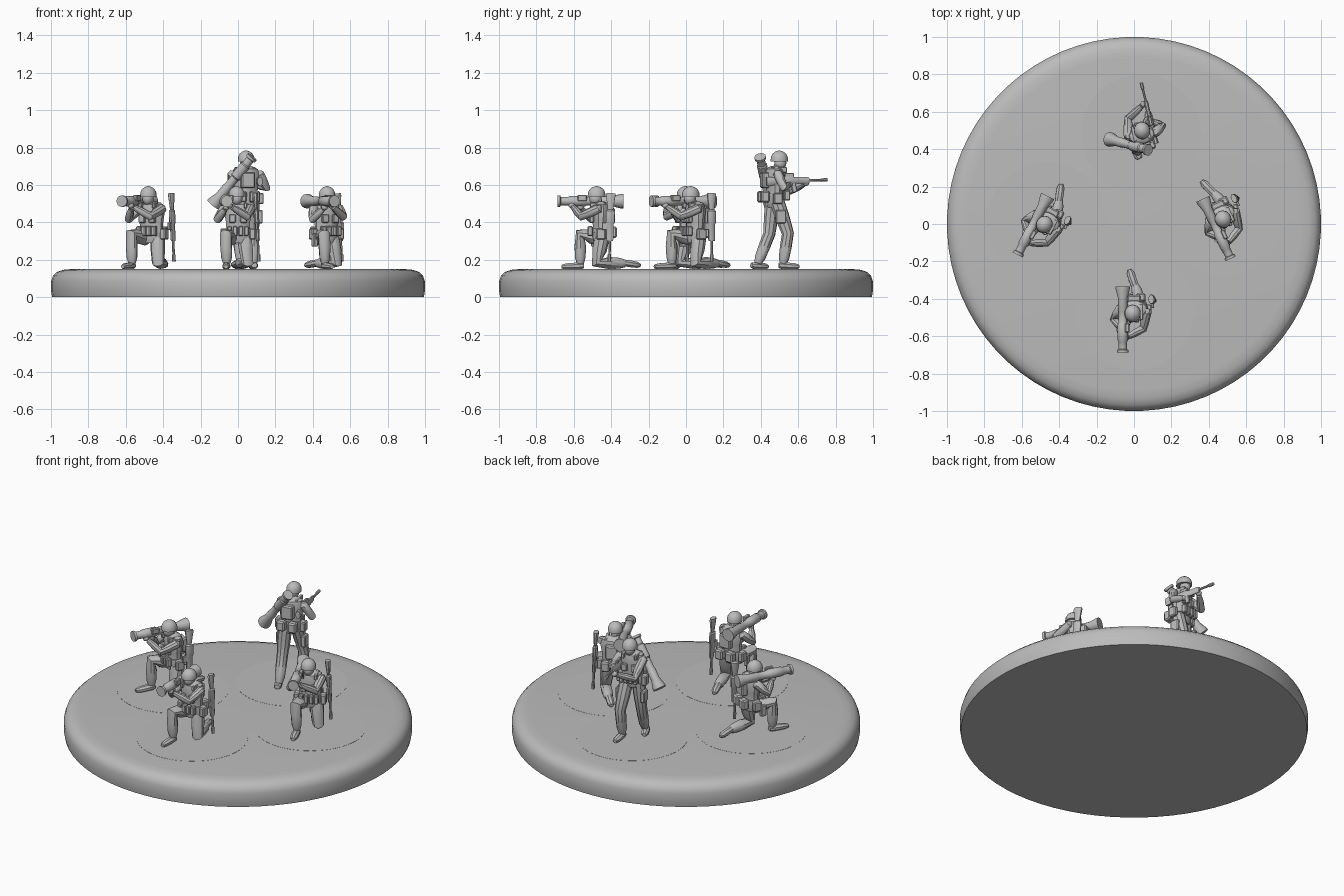
import bpy
import bmesh
import math
from mathutils import Matrix, Vector, Euler

if "Cube" in bpy.data.objects:
    bpy.data.objects.remove(bpy.data.objects["Cube"], do_unlink=True)

grey = bpy.data.materials.new("plain_grey")
grey.use_nodes = True
colour = (0.5, 0.5, 0.5, 1)
grey.diffuse_color = colour
grey.node_tree.nodes["Principled BSDF"].inputs["Base Color"].default_value = colour


def finish(parts, name, bm):
    """Turn a bmesh into a shaded mesh and store it under its part name."""
    bmesh.ops.recalc_face_normals(bm, faces=bm.faces[:])
    mesh = bpy.data.meshes.new(name)
    bm.to_mesh(mesh)
    bm.free()
    mesh.materials.append(grey)
    mesh.shade_smooth()
    mesh.set_sharp_from_angle(angle=math.radians(35))
    parts.append((name, mesh))


def loft(parts, name, path, radii, sides=10, squash=1.0):
    """Skin rings of the given radii along a path and cap both ends."""
    bm = bmesh.new()
    points = [Vector(p) for p in path]
    last = len(points) - 1
    across = Vector((1, 0, 0))
    rings = []
    for i, point in enumerate(points):
        along = (points[min(i + 1, last)] - points[max(i - 1, 0)]).normalized()
        if abs(along.dot(across)) > 0.95:
            across = Vector((0, 1, 0))
        across = (across - along * along.dot(across)).normalized()
        side = along.cross(across) * squash
        ring = []
        for k in range(sides):
            turn = math.tau * (k + 0.5) / sides
            offset = across * math.cos(turn) + side * math.sin(turn)
            ring.append(bm.verts.new(point + offset * radii[i]))
        rings.append(ring)
    for lower, upper in zip(rings, rings[1:]):
        for k in range(sides):
            n = (k + 1) % sides
            bm.faces.new((lower[k], lower[n], upper[n], upper[k]))
    bm.faces.new(rings[0][::-1])
    bm.faces.new(rings[-1])
    finish(parts, name, bm)


def box(parts, name, at, size, tilt=(0, 0, 0)):
    """Bevelled block; tilt is in degrees."""
    bm = bmesh.new()
    turn = Euler([math.radians(a) for a in tilt]).to_matrix().to_4x4()
    place = Matrix.Translation(at) @ turn @ Matrix.Diagonal((*size, 1))
    bmesh.ops.create_cube(bm, size=1, matrix=place)
    bmesh.ops.bevel(bm, geom=bm.edges[:], offset=min(size) * 0.18,
                    segments=1, affect='EDGES')
    finish(parts, name, bm)


def ball(parts, name, at, size):
    bm = bmesh.new()
    place = Matrix.Translation(at) @ Matrix.Diagonal((*size, 1))
    bmesh.ops.create_uvsphere(bm, u_segments=12, v_segments=8, radius=1, matrix=place)
    finish(parts, name, bm)


def straight(start, end, steps):
    """Points along a line at the given fractions."""
    start, end = Vector(start), Vector(end)
    return [start.lerp(end, s) for s in steps]


def launcher(parts, muzzle, breech):
    steps = (0, .04, .05, .16, .18, .42, .44, .62, .64, .82, .96, 1)
    radii = (.031, .031, .023, .023, .028, .028, .023, .023, .026, .026, .039, .039)
    loft(parts, "launcher_tube", straight(muzzle, breech, steps), radii, 14)


def rifle(parts, muzzle, butt, roll=1.7):
    """Barrel, body and shoulder stock along one line."""
    loft(parts, "rifle_barrel", straight(muzzle, butt, (0, .1, .11, .4)),
         (.01, .01, .007, .007), 8)
    loft(parts, "rifle_body", straight(muzzle, butt, (.3, .33, .55, .57, .74, .76, .97, 1)),
         (.01, .012, .012, .015, .015, .009, .016, .015), 8, roll)


def arm(parts, name, shoulder, elbow, hand):
    shoulder, elbow, hand = Vector(shoulder), Vector(elbow), Vector(hand)
    loft(parts, name + "_sleeve",
         [shoulder + Vector((0, 0, .016)), shoulder, shoulder.lerp(elbow, .6), elbow,
          elbow.lerp(hand, .45), elbow.lerp(hand, .85)],
         (.014, .026, .025, .023, .021, .015))
    ball(parts, name + "_hand", hand, (.017, .018, .016))


def leg(parts, name, hip, knee, ankle):
    hip, knee, ankle = Vector(hip), Vector(knee), Vector(ankle)
    loft(parts, name + "_trouser",
         [hip, hip.lerp(knee, .5), knee, knee.lerp(ankle, .4), knee.lerp(ankle, .8), ankle],
         (.04, .039, .033, .032, .029, .02))


def boot(parts, name, heel, toe):
    """Low shoe from heel to toe with a taller instep."""
    loft(parts, name, straight(heel, toe, (0, .12, .45, .8, 1)),
         (.016, .022, .023, .021, .012), 8, .85)


def upper_body(parts, lift):
    """Torso, head and webbing, shared by both poses."""
    def up(x, y, z):
        return (x, y, z + lift)

    loft(parts, "torso",
         [up(0, .005, z) for z in (.14, .17, .21, .26, .31, .345, .362)],
         (.055, .067, .064, .068, .077, .066, .03), 12, .68)
    loft(parts, "neck", [up(0, -.004, .34), up(-.005, -.015, .38)], (.022, .021))
    ball(parts, "face", up(-.006, -.024, .377), (.03, .033, .036))
    loft(parts, "helmet",
         [up(-.007, -.018, z) for z in (.386, .394, .412, .428, .438, .443)],
         (.044, .044, .042, .033, .02, .006), 14, 1.08)
    loft(parts, "belt", [up(0, .005, .195), up(0, .005, .217)], (.071, .071), 12, .72)
    for i in range(4):
        box(parts, "front_pouch", up((i - 1.5) * .03, -.052, .203), (.025, .03, .052))
    for side in (-1, 1):
        box(parts, "hip_pouch", up(side * .078, .005, .187), (.032, .048, .06))
        box(parts, "rear_pouch", up(side * .036, .068, .197), (.052, .044, .062))
        box(parts, "chest_pouch", up(side * .03, -.044, .27), (.036, .022, .045))
        box(parts, "shoulder_strap", up(side * .04, -.01, .34), (.018, .085, .03))
    box(parts, "back_pack", up(0, .06, .285), (.075, .04, .085))


# Kneeling figure: right foot forward, left knee down, tube on right shoulder
kneeler = []
upper_body(kneeler, 0)
leg(kneeler, "front_leg", (-.035, .005, .165), (-.065, -.105, .185), (-.06, -.105, .03))
boot(kneeler, "front_boot", (-.06, -.085, .018), (-.065, -.205, .013))
leg(kneeler, "kneeling_leg", (.035, .01, .165), (.05, -.015, .035), (.005, .135, .03))
boot(kneeler, "rear_boot", (.008, .12, .035), (-.025, .215, .02))
launcher(kneeler, (-.06, -.227, .363), (-.06, .126, .363))
box(kneeler, "launcher_sight", (-.036, -.095, .38), (.022, .05, .034))
box(kneeler, "launcher_grip", (-.06, -.1, .335), (.014, .018, .04), (12, 0, 0))
arm(kneeler, "right_arm", (-.074, .005, .325), (-.108, -.05, .268), (-.062, -.105, .33))
arm(kneeler, "left_arm", (.07, -.005, .325), (.048, -.1, .282), (-.045, -.15, .34))
rifle(kneeler, (.112, .05, .04), (.092, .058, .405))
box(kneeler, "rifle_magazine", (.1, .03, .23), (.014, .04, .04))
box(kneeler, "thigh_holster", (-.085, -.03, .155), (.024, .036, .07))

# Standing figure: rifle at the shoulder, tube slung across the back
stander = []
lift = 0.19
upper_body(stander, lift)
leg(stander, "right_leg", (-.035, 0, .36), (-.052, -.055, .19), (-.05, -.03, .03))
boot(stander, "right_boot", (-.05, -.005, .02), (-.06, -.115, .013))
leg(stander, "left_leg", (.035, .01, .36), (.046, .025, .19), (.04, .09, .03))
boot(stander, "left_boot", (.037, .125, .02), (.062, .03, .013))
for side in (-1, 1):
    box(stander, "thigh_pocket", (side * .078, -.01, .28), (.026, .055, .07))
rifle(stander, (-.056, -.27, .477), (-.066, .065, .468))
box(stander, "rifle_magazine", (-.062, -.085, .44), (.016, .026, .06), (-12, 0, 0))
box(stander, "rifle_sight", (-.061, -.06, .503), (.016, .05, .02))
arm(stander, "right_arm", (-.075, .005, .51), (-.118, -.02, .435), (-.065, -.06, .453))
arm(stander, "left_arm", (.07, -.005, .51), (.052, -.095, .42), (-.045, -.155, .46))
launcher(stander, (-.018, .09, .6), (.175, -.01, .345))

# Round plinth with a softened rim, and a thin round inlay for every figure
plinth = []
loft(plinth, "plinth", [(0, 0, z) for z in (0, .03, .085, .115, .135, .146, .15)],
     (.995, 1, 1, .99, .968, .935, .89), 72)
inlay = []
loft(inlay, "inlay", [(0, 0, -.01), (0, 0, .0008)], (.32, .32), 48)


def place(parts, prefix, at, degrees):
    """Link every part of a figure at a spot, turned about the vertical."""
    pose = Matrix.Translation(at) @ Matrix.Rotation(math.radians(degrees), 4, 'Z')
    for name, mesh in parts:
        part = bpy.data.objects.new(prefix + name, mesh)
        part.matrix_world = pose
        bpy.context.collection.objects.link(part)


top = 0.15
place(plinth, "", (0, 0, 0), 0)
for prefix, parts, x, y, degrees in (("front_kneeler_", kneeler, 0, -.46, 0),
                                     ("right_kneeler_", kneeler, -.465, .01, -27),
                                     ("left_kneeler_", kneeler, .475, .045, 25),
                                     ("stander_", stander, .04, .48, 192)):
    place(parts + inlay, prefix, (x, y, top), degrees)
